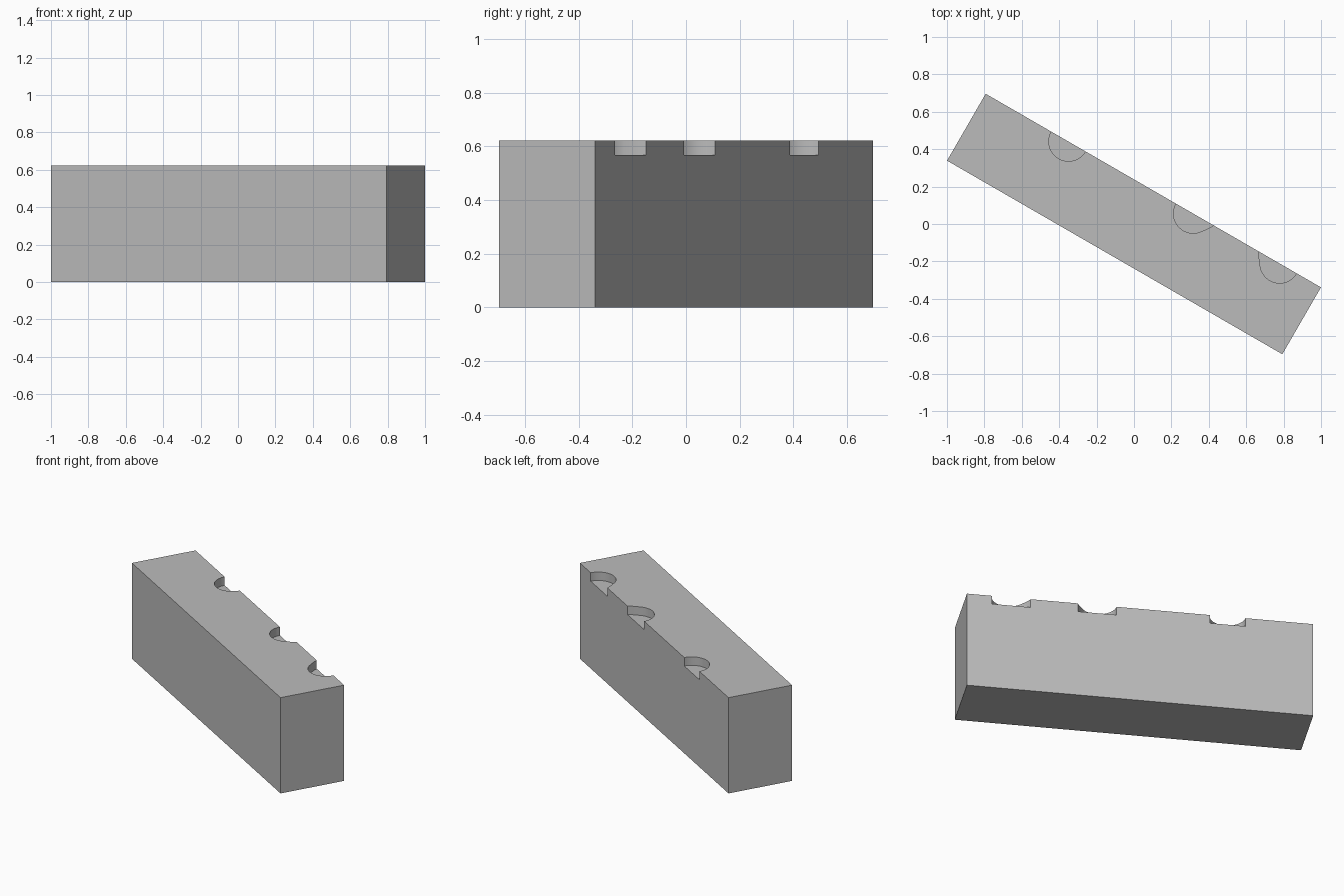
import bpy, bmesh, math
from mathutils import Matrix

if "Cube" in bpy.data.objects:
    bpy.data.objects.remove(bpy.data.objects["Cube"])

HALF_L, HALF_W, HEIGHT = 1.035, 0.2065, 0.622
NOTCH_FLOOR, RADIUS = 0.567, 0.105
TURN = Matrix.Rotation(math.radians(-30), 4, 'Z')


def prism(name, outline, z0, z1):
    """Extrude a flat outline from z0 to z1, then turn it to the block's angle."""
    bm = bmesh.new()
    base = bm.faces.new([bm.verts.new((x, y, z0)) for x, y in outline])
    top = bmesh.ops.extrude_face_region(bm, geom=[base])['geom']
    bmesh.ops.translate(bm, vec=(0, 0, z1 - z0),
                        verts=[g for g in top if isinstance(g, bmesh.types.BMVert)])
    bmesh.ops.recalc_face_normals(bm, faces=bm.faces)
    bm.transform(TURN)
    mesh = bpy.data.meshes.new(name)
    bm.to_mesh(mesh)
    bm.free()
    obj = bpy.data.objects.new(name, mesh)
    bpy.context.collection.objects.link(obj)
    return obj


def notch_outline(u, flare):
    """Half circle on the back edge; flare (-1, 0, 1) opens one of its ends."""
    start = 35 if flare else 0
    angles = [math.radians(start + (180 - start) * i / 24) for i in range(25)]
    pts = [(RADIUS * math.cos(a), -RADIUS * math.sin(a)) for a in angles]
    if flare:
        pts = [(0.126, 0), (0.112, -0.026), (0.099, -0.044)] + pts
    # close the shape beyond the back face
    pts = [(pts[0][0], 0.05)] + pts + [(pts[-1][0], 0.05)]
    side = flare or 1
    return [(u + side * x, HALF_W + y) for x, y in pts]


# Block
block = prism("block", [(-HALF_L, -HALF_W), (HALF_L, -HALF_W),
                        (HALF_L, HALF_W), (-HALF_L, HALF_W)], 0, HEIGHT)
grey = bpy.data.materials.new("light grey")
grey.diffuse_color = (0.5, 0.5, 0.5, 1)
grey.use_nodes = True
grey.node_tree.nodes["Principled BSDF"].inputs["Base Color"].default_value = grey.diffuse_color
block.data.materials.append(grey)

# Scooped notches along the upper back edge
bpy.context.view_layer.objects.active = block
block.select_set(True)
for i, (u, flare) in enumerate([(-0.524, 0), (0.246, 1), (0.78, -1)]):
    cutter = prism(f"notch_cutter_{i + 1}", notch_outline(u, flare), NOTCH_FLOOR, HEIGHT + 0.1)
    cutter.data.materials.append(grey)
    cutter.hide_render = True
    cut = block.modifiers.new("notch", 'BOOLEAN')
    cut.operation, cut.solver, cut.object = 'DIFFERENCE', 'EXACT', cutter
    bpy.ops.object.modifier_apply(modifier=cut.name)
    bpy.data.objects.remove(cutter)

bpy.ops.object.shade_smooth_by_angle(angle=math.radians(30))
